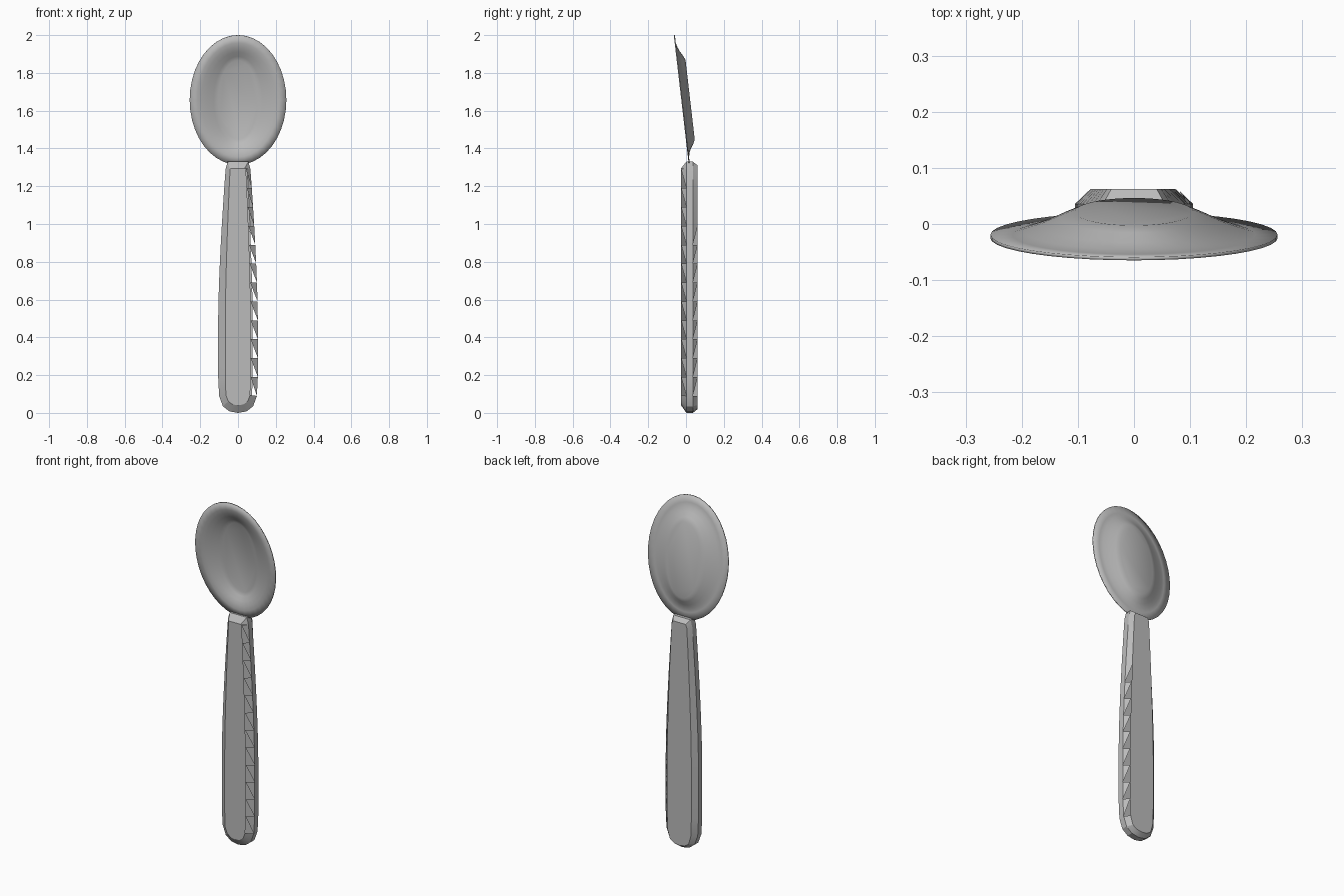
import bpy, bmesh, math

cube = bpy.data.objects.get("Cube")
if cube:
    bpy.data.objects.remove(cube)

metal = bpy.data.materials.new("dull grey metal")
metal.use_nodes = True
grey = (0.5, 0.5, 0.5, 1)
metal.diffuse_color = grey
metal.node_tree.nodes["Principled BSDF"].inputs["Base Color"].default_value = grey


def make_object(name, bm):
    mesh = bpy.data.meshes.new(name)
    bm.to_mesh(mesh)
    bm.free()
    mesh.materials.append(metal)
    ob = bpy.data.objects.new(name, mesh)
    bpy.context.collection.objects.link(ob)
    bpy.ops.object.select_all(action="DESELECT")
    ob.select_set(True)
    bpy.context.view_layer.objects.active = ob
    return ob


def ring_verts(bm, points):
    return [bm.verts.new(p) for p in points]


def bridge(bm, a, b):
    n = len(a)
    for i in range(n):
        j = (i + 1) % n
        bm.faces.new((a[i], a[j], b[j], b[i]))


# Bowl: oval rings of (half width, half height, depth), leaning forward
SIDES = 40
rings = [(0.256, 0.343, 0), (0.216, 0.302, 0.0), (0.195, 0.278, 0.006),
         (0.165, 0.255, 0.016), (0.13, 0.232, 0.031), (0.105, 0.21, 0.041)]
bm = bmesh.new()
loops = []
for w, h, depth in rings:
    pts = []
    for k in range(SIDES):
        a = math.tau * k / SIDES
        z = h * math.sin(a)
        pts.append((w * math.cos(a), -0.022 - 0.116 * z + depth, 1.657 + z))
    loops.append(ring_verts(bm, pts))
for a, b in zip(loops, loops[1:]):
    bridge(bm, a, b)
bm.faces.new(loops[-1])
bmesh.ops.recalc_face_normals(bm, faces=bm.faces)
bowl = make_object("bowl", bm)
solid = bowl.modifiers.new("thickness", "SOLIDIFY")
solid.thickness = 0.006
solid.offset = 0
bpy.ops.object.shade_smooth_by_angle(angle=math.radians(40))

# Handle: half outline from the round end up to the neck
side = [(0.045, 0.008), (0.08, 0.035), (0.1, 0.09)]
for i in range(12):
    z = 0.19 + 0.1 * i
    side.append((0.105 - 0.04 * max(0, (z - 0.5) / 0.8) ** 1.5, z))
side.append((0.055, 1.33))


def outline(y, shrink, lift, top):
    """Closed loop: round end, +x side upward, -x side downward."""
    def place(x, z):
        return (x * shrink, y, min(max(z, lift + z * 0.6), top))
    right = [place(x, z) for x, z in side]
    left = [(-x, py, z) for x, py, z in reversed(right)]
    return [place(0, 0)] + right + left


bm = bmesh.new()
front_panel = ring_verts(bm, outline(-0.026, 0.64, 0.04, 1.295))
front_edge = ring_verts(bm, outline(0.002, 1, 0, 1.33))
back_edge = ring_verts(bm, outline(0.036, 1, 0, 1.33))
back_panel = ring_verts(bm, outline(0.062, 0.74, 0.02, 1.31))
bm.faces.new(front_panel)
bm.faces.new(back_panel[::-1])
bridge(bm, front_edge, back_edge)


def bevel_strip(panel, edge, open_top):
    """Sloped strip; its +x side keeps only the saw-tooth triangles."""
    n = len(panel)
    for i in range(n):
        j = (i + 1) % n
        low, high = edge[i].co.z, edge[j].co.z
        bm.faces.new((panel[j], edge[j], edge[i]))
        toothed = edge[i].co.x > 0 and high > low and low > 0.08
        if not (toothed and high < open_top):
            bm.faces.new((panel[j], edge[i], panel[i]))


bevel_strip(front_panel, front_edge, 1.3)
bevel_strip(back_panel, back_edge, 1.0)
bmesh.ops.recalc_face_normals(bm, faces=bm.faces)
make_object("handle", bm)
bpy.ops.object.shade_smooth_by_angle(angle=math.radians(20))
